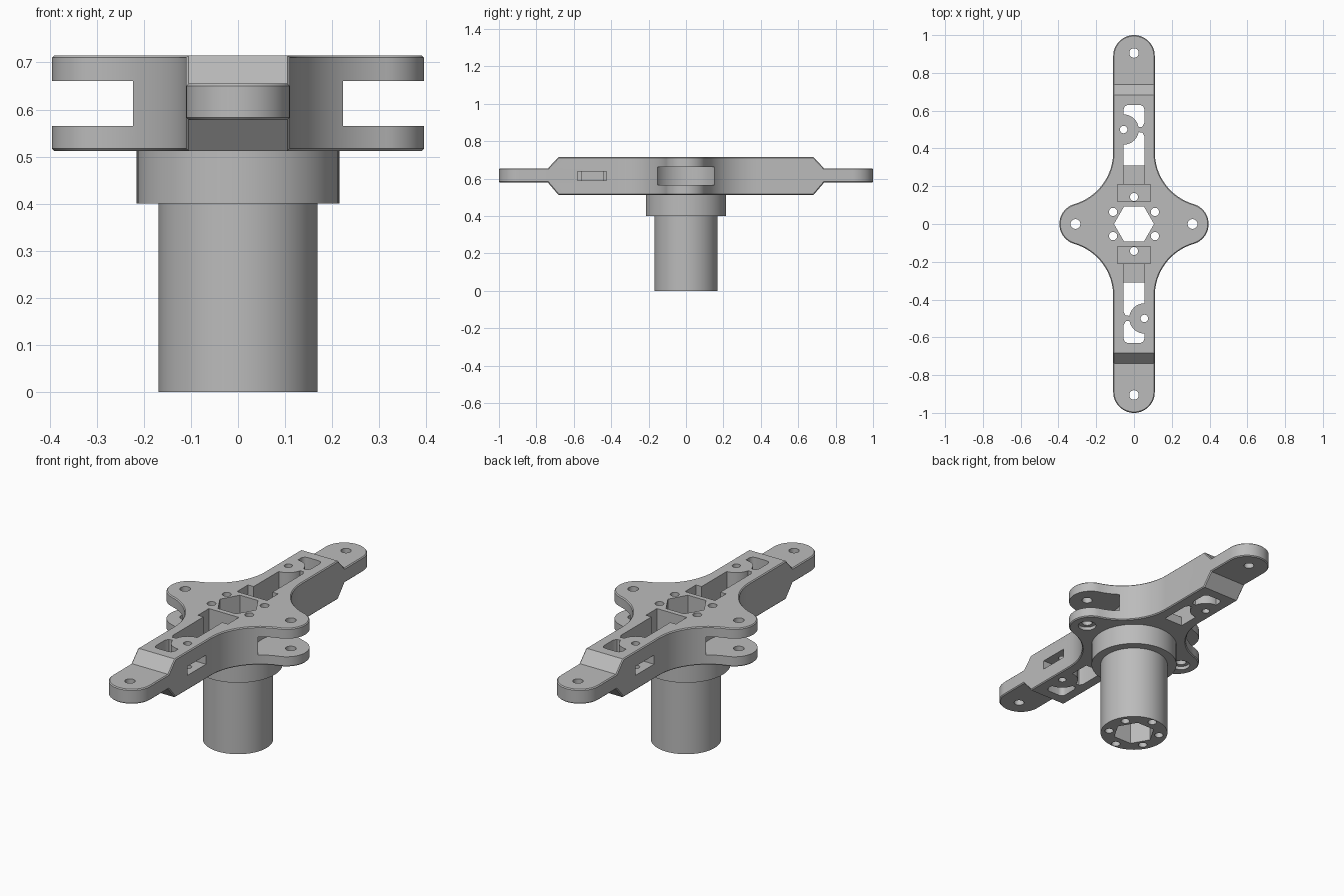
import bpy, bmesh, math
from mathutils import Matrix

if "Cube" in bpy.data.objects:
    bpy.data.objects.remove(bpy.data.objects["Cube"])

grey = bpy.data.materials.new("grey_metal")
grey.diffuse_color = (0.5, 0.5, 0.5, 1)
grey.use_nodes = True
grey.node_tree.nodes["Principled BSDF"].inputs["Base Color"].default_value = grey.diffuse_color


def prism(name, pts, a, b, axis="z"):
    """Extrude a closed outline from a to b along z, or along x for (y, z) outlines."""
    bm = bmesh.new()
    put = (lambda p, t: (p[0], p[1], t)) if axis == "z" else (lambda p, t: (t, p[0], p[1]))
    lo = [bm.verts.new(put(p, a)) for p in pts]
    hi = [bm.verts.new(put(p, b)) for p in pts]
    n = len(pts)
    bm.faces.new(lo[::-1])
    bm.faces.new(hi)
    for i in range(n):
        j = (i + 1) % n
        bm.faces.new((lo[i], lo[j], hi[j], hi[i]))
    bmesh.ops.recalc_face_normals(bm, faces=bm.faces)
    me = bpy.data.meshes.new(name)
    bm.to_mesh(me)
    bm.free()
    ob = bpy.data.objects.new(name, me)
    bpy.context.collection.objects.link(ob)
    return ob


def arc(cx, cy, r, a0, a1, n):
    return [(cx + r * math.cos(math.radians(a0 + (a1 - a0) * i / n)),
             cy + r * math.sin(math.radians(a0 + (a1 - a0) * i / n))) for i in range(n + 1)]


def cyl(name, x, y, r, a, b, n=32):
    return prism(name, arc(x, y, r, 0, 360, n)[:-1], a, b)


def box(name, x0, x1, y0, y1, a, b):
    return prism(name, [(x0, y0), (x1, y0), (x1, y1), (x0, y1)], a, b)


def bake(ob):
    dg = bpy.context.evaluated_depsgraph_get()
    me = bpy.data.meshes.new_from_object(ob.evaluated_get(dg))
    ob.modifiers.clear()
    ob.data = me


def boolean(ob, cutter, op="DIFFERENCE", keep=False):
    m = ob.modifiers.new("cut", "BOOLEAN")
    m.operation, m.solver, m.object = op, "EXACT", cutter
    bake(ob)
    if not keep:
        bpy.data.objects.remove(cutter)


def turn(ob, s):
    """Half turn about z for the opposite arm."""
    if s < 0:
        ob.data.transform(Matrix.Rotation(math.pi, 4, "Z"))
    return ob


# Cross outline: round ear, hollow fillet, round arm tip; one quarter then mirrored
EAR, ER, AW, FY, FR = 0.285, 0.11, 0.11, 0.38, 0.286
fx = AW + FR
touch = math.degrees(math.atan2(FY, fx - EAR))
quarter = arc(EAR, 0, ER, 0, touch, 12)
quarter += arc(fx, FY, FR, 180 + touch, 180, 16)[1:]
quarter += arc(0, 0.89, AW, 0, 90, 14)
half = quarter + [(-x, y) for x, y in quarter[-2::-1]]
outline = half + [(x, -y) for x, y in half[-2:0:-1]]
Z0, Z1 = 0.512, 0.715
body = prism("cross_arm_body", outline, Z0, Z1)

# Side profile thins the arm tips
side = [(1.1, 0.578), (1.1, 0.655), (0.738, 0.655), (0.68, Z1 + 0.0)]
top = [(1.1, 0.578), (1.1, 0.655), (0.738, 0.655), (0.68, Z1 + 0.002)]
top += [(-y, z) for y, z in top[::-1]]
low = [(-0.738, 0.578), (-0.68, Z0 - 0.002), (0.68, Z0 - 0.002), (0.738, 0.578)]
boolean(body, prism("side_profile", top + low, -0.6, 0.6, "x"), "INTERSECT")

# Small edge chamfer
bev = body.modifiers.new("chamfer", "BEVEL")
bev.width, bev.segments, bev.limit_method = 0.005, 1, "ANGLE"
bev.angle_limit = math.radians(50)
bake(body)

# Clevis gaps between the ear plates, ear holes and their recesses
for s in (1, -1):
    boolean(body, cyl("ear_gap", s * 0.315, 0, 0.178, 0.565, 0.661, 64))
    boolean(body, cyl("ear_hole", s * 0.31, 0, 0.026, 0.4, 0.8))
    boolean(body, cyl("ear_recess", s * 0.31, 0, 0.045, 0.4, 0.53))

# Arm pockets (laid out on the front arm, half turned for the back arm)
for s in (1, -1):
    c = 0.055
    pts = [(c, -0.31), (-c, -0.31)]
    pts += arc(-c + 0.025, -0.605, 0.025, 180, 270, 5) + arc(c - 0.025, -0.605, 0.025, 270, 360, 5)
    slot = prism("arm_slot", pts, 0.4, 0.8)
    boolean(slot, cyl("screw_boss", c, -0.5, 0.08, 0.3, 0.9, 48))
    web = [(-0.07, -0.535), (-0.055, -0.535), (-0.045, -0.515), (0, -0.513),
           (0, -0.487), (-0.045, -0.485), (-0.055, -0.465), (-0.07, -0.465)]
    boolean(slot, prism("boss_web", web, 0.3, 0.9))
    boolean(body, turn(slot, s))
    boolean(body, turn(box("pocket", -c, c, -0.312, -0.15, 0.56, 0.8), s))
    boolean(body, turn(box("wide_pocket", -0.088, 0.088, -0.21, -0.118, 0.545, 0.8), s))
    boolean(body, turn(cyl("boss_hole", c, -0.5, 0.02, 0.4, 0.8, 24), s))
    boolean(body, turn(box("nut_window", 0.005, 0.2, -0.58, -0.425, 0.59, 0.638), s))
    boolean(body, turn(cyl("tip_hole", 0, -0.905, 0.025, 0.4, 0.8), s))

# Hub below the cross
collar = cyl("hub_collar", 0, 0, 0.215, 0.4, Z0 + 0.003, 72)
tube = cyl("hub_tube", 0, 0, 0.169, 0, 0.401, 72)

# Hexagonal bore and ring of six screw holes through everything
cutters = [cyl("hex_bore", 0, 0, 0.106, -0.1, 0.9, 6)]
for i in range(6):
    a = math.radians(30 + 60 * i)
    r = 0.143 if i in (1, 4) else 0.128
    cutters.append(cyl("screw_hole", r * math.cos(a), r * math.sin(a), 0.022, -0.1, 0.9, 24))
for part in (body, collar, tube):
    for k in cutters:
        boolean(part, k, keep=True)
for k in cutters:
    bpy.data.objects.remove(k)

# Finish
for part in (body, collar, tube):
    part.data.materials.clear()
    part.data.materials.append(grey)
    bpy.ops.object.select_all(action="DESELECT")
    part.select_set(True)
    bpy.context.view_layer.objects.active = part
    bpy.ops.object.shade_smooth_by_angle(angle=math.radians(30))
